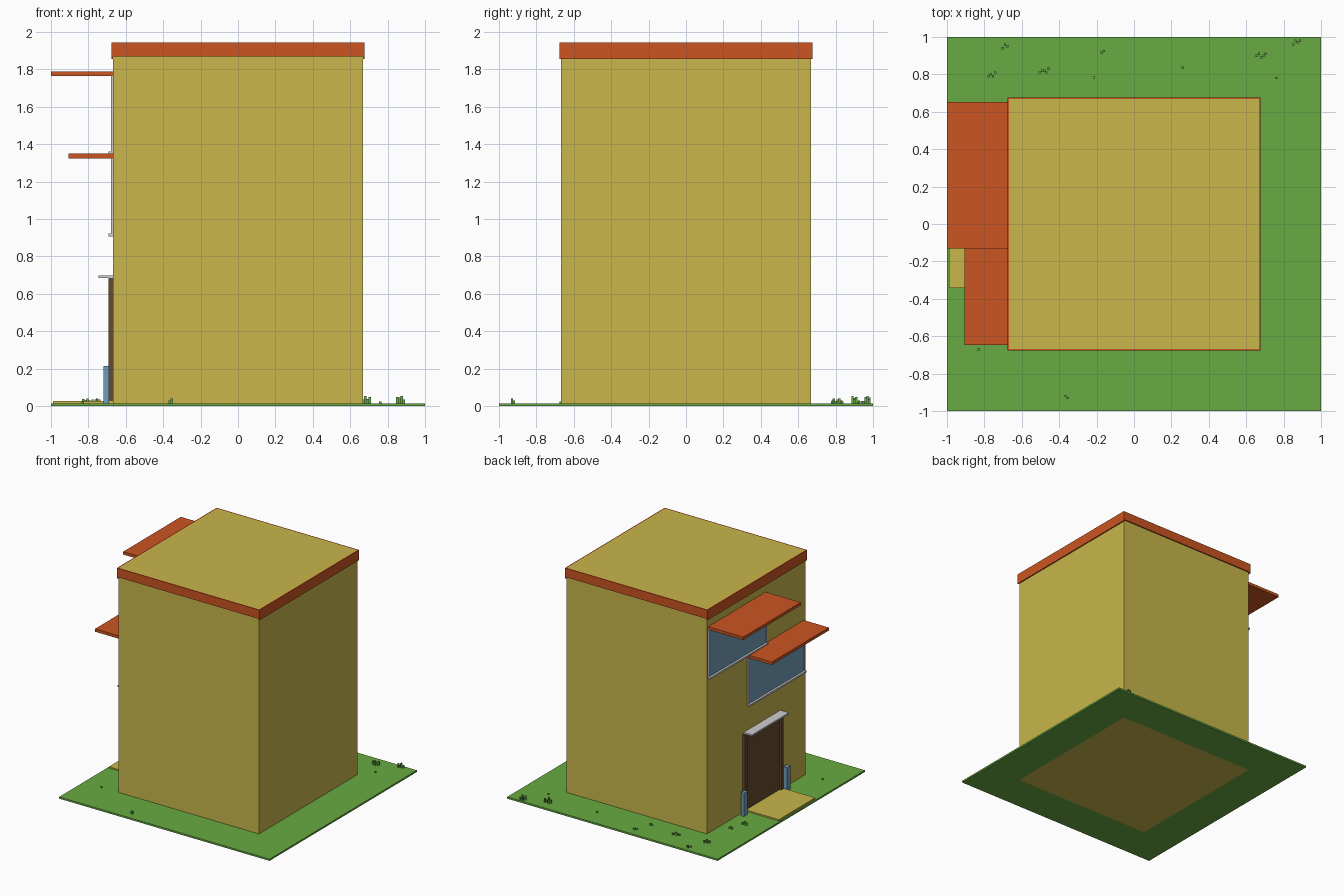
import bpy, bmesh, random
from mathutils import Matrix, Vector

if "Cube" in bpy.data.objects:
    bpy.data.objects.remove(bpy.data.objects["Cube"])

random.seed(4)


def material(name, rgb):
    m = bpy.data.materials.new(name)
    m.diffuse_color = (*rgb, 1)
    m.use_nodes = True
    m.node_tree.nodes["Principled BSDF"].inputs["Base Color"].default_value = m.diffuse_color
    return m


WALL = material("ochre wall", (0.578, 0.468, 0.07))
TRIM = material("orange trim", (0.59, 0.089, 0.015))
GRASS = material("grass green", (0.138, 0.402, 0.054))
GLASS = material("blue glass", (0.17, 0.34, 0.50))
PALE = material("pale grey", (0.62, 0.62, 0.62))
WOOD = material("brown wood", (0.13, 0.07, 0.03))


def boxes(name, mat, *ranges):
    """One object from boxes given as (x0, x1, y0, y1, z0, z1)."""
    bm = bmesh.new()
    for x0, x1, y0, y1, z0, z1 in ranges:
        centre = Vector((x0 + x1, y0 + y1, z0 + z1)) / 2
        size = (x1 - x0, y1 - y0, z1 - z0)
        bmesh.ops.create_cube(bm, size=1, matrix=Matrix.LocRotScale(centre, None, size))
    me = bpy.data.meshes.new(name)
    bm.to_mesh(me)
    bm.free()
    me.materials.append(mat)
    ob = bpy.data.objects.new(name, me)
    bpy.context.collection.objects.link(ob)
    return ob


W = 0.667   # half width of the building
R = 0.677   # half width over the roof trim
G = 0.015   # lawn height
TOP = 1.945

# Lawn as a ring around the building footprint
boxes("lawn", GRASS,
      (-1, 1, W, 1, 0, G), (-1, 1, -1, -W, 0, G),
      (-1, -W, -W, W, 0, G), (W, 1, -W, W, 0, G))

# Building block and roof edge strips
boxes("building", WALL, (-W, W, -W, W, 0, TOP))
boxes("roof_trim", TRIM,
      (-R, -W, -R, R, 1.857, TOP), (W, R, -R, R, 1.857, TOP),
      (-W, W, -R, -W, 1.868, TOP), (-W, W, W, R, 1.868, TOP))


# Windows on the left wall: glass, frame, sill and canopy
def window(name, y0, y1, z0, z1, canopy_x):
    f = 0.01
    boxes(name + "_glass", GLASS, (-0.674, -W, y0 + f, y1 - f, z0 + f, z1))
    boxes(name + "_frame", PALE,
          (-0.679, -W, y0, y0 + f, z0, z1), (-0.679, -W, y1 - f, y1, z0, z1))
    boxes(name + "_sill", PALE, (-0.692, -W, y0, y1, z0 - 0.005, z0 + f))
    boxes(name + "_canopy", TRIM, (canopy_x, -W, y0, y1, z1, z1 + 0.025))


window("upper_window", -0.13, 0.652, 1.35, 1.765, -1.0)
window("lower_window", -0.648, 0.127, 0.912, 1.325, -0.905)

# Door with frame, lintel, step and side posts
boxes("door", WOOD, (-0.675, -W, -0.31, 0.16, G, 0.66))
boxes("door_frame", WOOD,
      (-0.692, -W, -0.335, -0.305, G, 0.685), (-0.692, -W, 0.155, 0.185, G, 0.685),
      (-0.692, -W, -0.305, 0.155, 0.655, 0.685))
boxes("door_lintel", PALE, (-0.747, -W, -0.33, 0.17, 0.685, 0.698))
boxes("door_step", WALL, (-0.988, -W, -0.343, 0.15, G, 0.027))
boxes("side_posts", GLASS,
      (-0.72, -0.69, 0.19, 0.24, G, 0.215), (-0.72, -0.69, -0.39, -0.34, G, 0.215))

# Grass tufts: small clusters of cubes (x, y, height, cube count)
tufts = [(-0.69, 0.95, 0.035, 3), (-0.48, 0.82, 0.04, 5), (-0.76, 0.80, 0.04, 4),
         (-0.22, 0.785, 0.03, 2), (-0.16, 0.915, 0.03, 3), (0.26, 0.835, 0.025, 1),
         (0.68, 0.90, 0.055, 5), (0.87, 0.97, 0.055, 4), (0.76, 0.78, 0.025, 1),
         (-0.83, -0.67, 0.025, 1), (-0.36, -0.92, 0.04, 2),
         (-0.76, 0.49, 0.035, 3), (-0.81, 0.35, 0.04, 4)]
s = 0.006
blades = []
for x, y, h, n in tufts:
    for i in range(n):
        cx = x + (i - (n - 1) / 2) * 0.012
        cy = y + random.choice((-1, 0, 1)) * 0.01 * (n > 1)
        top = h if i == n // 2 else G + (h - G) * random.uniform(0.4, 0.9)
        blades.append((cx - s, cx + s, cy - s, cy + s, G, top))
boxes("grass_tufts", GRASS, *blades)
